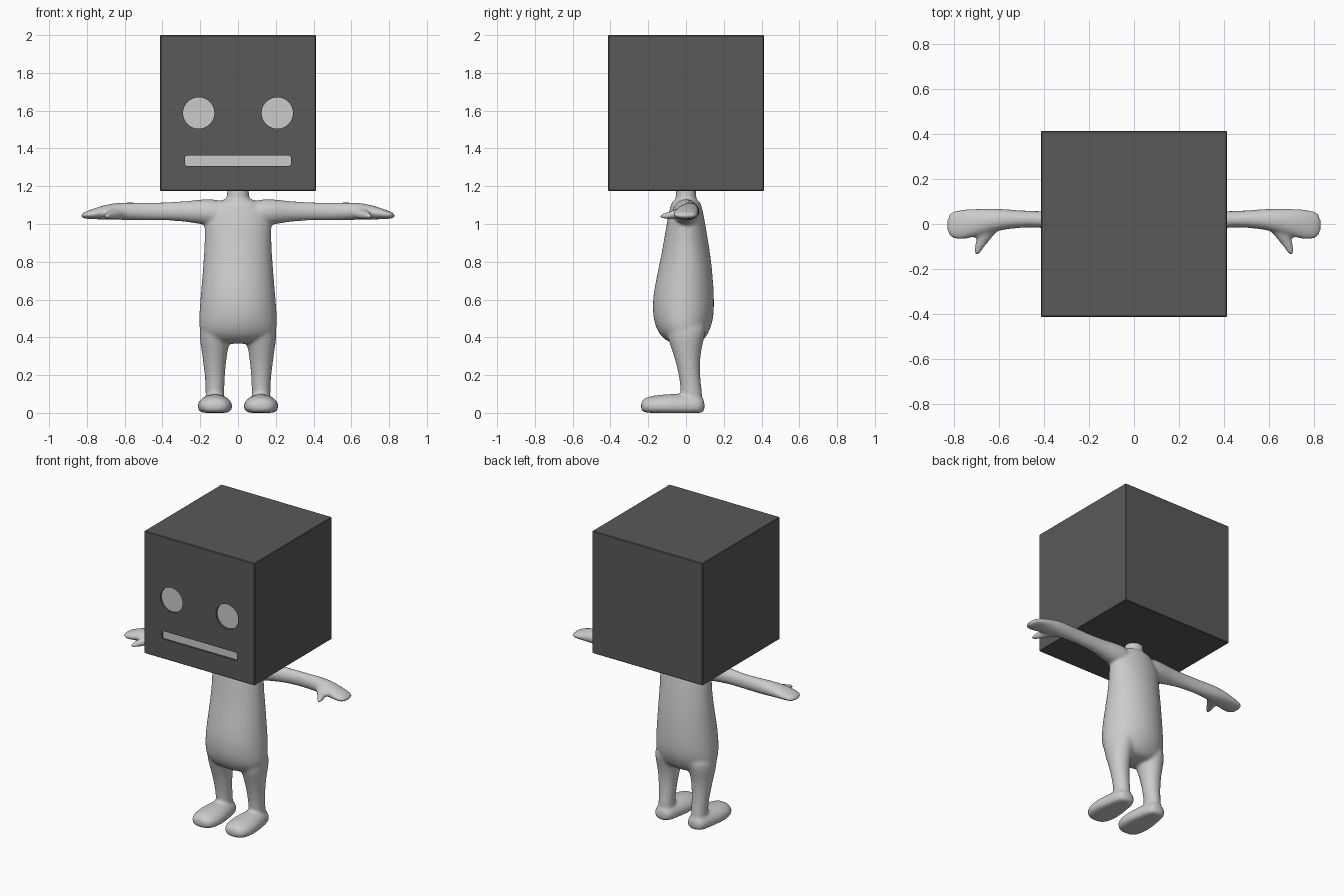
import bpy, bmesh, math
from mathutils import Vector

cube = bpy.data.objects.get("Cube")
if cube:
    bpy.data.objects.remove(cube, do_unlink=True)


def material(name, value):
    mat = bpy.data.materials.new(name)
    mat.use_nodes = True
    colour = (value, value, value, 1)
    mat.diffuse_color = colour
    mat.node_tree.nodes["Principled BSDF"].inputs["Base Color"].default_value = colour
    return mat


dark = material("dark grey", 0.1)
light = material("light grey", 0.6)


def add_object(name, bm, mat):
    mesh = bpy.data.meshes.new(name)
    bm.to_mesh(mesh)
    bm.free()
    mesh.materials.append(mat)
    obj = bpy.data.objects.new(name, mesh)
    bpy.context.collection.objects.link(obj)
    return obj


def loft(bm, axis, sections, side=1, floor=None, sides=16):
    """Closed tube; a section is (position, centre u, centre v, radius u, radius v)."""
    u, v = [i for i in range(3) if i != axis]
    rings = []
    for t, cu, cv, ru, rv in sections:
        ring = []
        for i in range(sides):
            a = 2 * math.pi * i / sides
            p = Vector((0, 0, 0))
            p[axis], p[u], p[v] = t, cu + ru * math.cos(a), cv + rv * math.sin(a)
            p.x *= side
            if floor is not None:
                p.z = max(p.z, floor)
            ring.append(bm.verts.new(p))
        rings.append(ring)
    faces = [bm.faces.new(rings[0]), bm.faces.new(rings[-1])]
    for a, b in zip(rings, rings[1:]):
        for i in range(sides):
            j = (i + 1) % sides
            faces.append(bm.faces.new((a[i], a[j], b[j], b[i])))
    bmesh.ops.recalc_face_normals(bm, faces=faces)


body = bmesh.new()
# Neck and pear-shaped torso: (z, x, y, half width, half depth)
loft(body, 2, [(1.22, 0, 0, .06, .056), (1.16, 0, 0, .06, .056), (1.08, 0, 0, .06, .056)])
loft(body, 2, [(1.135, 0, 0, .08, .06), (1.11, 0, 0, .13, .082), (1.05, 0, 0, .175, .095),
               (.98, 0, 0, .183, .108), (.9, 0, 0, .18, .122), (.8, 0, -.002, .187, .139),
               (.7, 0, -.008, .195, .155), (.6, 0, -.014, .204, .167),
               (.5, 0, -.014, .212, .165), (.43, 0, -.014, .21, .14),
               (.39, 0, -.01, .18, .11), (.365, 0, 0, .12, .07)])
for s in (1, -1):
    # Leg
    loft(body, 2, [(.5, .11, 0, .095, .12), (.4, .122, 0, .085, .1), (.33, .124, .003, .07, .078),
                   (.25, .124, .012, .06, .062), (.17, .122, .022, .052, .056),
                   (.1, .122, .03, .05, .058), (.04, .122, .03, .05, .058)], s)
    # Foot: (y, x, z, half width, half height)
    loft(body, 1, [(-.24, .122, .035, .04, .025), (-.215, .122, .035, .078, .05),
                   (-.15, .122, .035, .097, .062), (-.07, .122, .035, .092, .067),
                   (.02, .122, .035, .075, .068), (.075, .122, .035, .064, .058),
                   (.1, .122, .035, .035, .035)], s, floor=0)
    # Arm and hand: (x, y, z, half depth, half height)
    loft(body, 0, [(.06, 0, 1.06, .08, .07), (.17, 0, 1.063, .072, .072),
                   (.24, .006, 1.066, .056, .06), (.34, .015, 1.067, .042, .05),
                   (.44, .022, 1.067, .036, .048), (.54, .022, 1.067, .042, .048),
                   (.62, .018, 1.068, .053, .048), (.69, .008, 1.064, .062, .042),
                   (.75, -.002, 1.056, .069, .032), (.8, -.004, 1.048, .067, .022),
                   (.832, -.004, 1.043, .046, .012)], s)
    # Thumb: (y, x, z, half width, half height)
    loft(body, 1, [(.01, .625, 1.06, .05, .035), (-.04, .652, 1.054, .042, .03),
                   (-.08, .675, 1.047, .028, .023), (-.115, .692, 1.042, .02, .017),
                   (-.14, .7, 1.04, .012, .01)], s)

body = add_object("body", body, light)
subsurf = body.modifiers.new("round", "SUBSURF")
subsurf.levels = subsurf.render_levels = 2
remesh = body.modifiers.new("merge", "REMESH")
remesh.mode = "VOXEL"
remesh.voxel_size = .009
remesh.use_smooth_shade = True
smooth = body.modifiers.new("blend", "SMOOTH")
smooth.factor, smooth.iterations = .5, 10

# Cube head
HALF, MID = .4125, 1.5875
bm = bmesh.new()
bmesh.ops.create_cube(bm, size=2 * HALF)
bmesh.ops.translate(bm, verts=bm.verts, vec=(0, 0, MID))
bmesh.ops.bevel(bm, geom=bm.edges[:], offset=.004, segments=1, affect="EDGES")
head = add_object("head", bm, dark)


def prism(outline, y0, y1):
    """Solid from an (x, z) outline, running from y0 to y1."""
    bm = bmesh.new()
    front = bm.faces.new([bm.verts.new((x, y0, z)) for x, z in outline])
    out = bmesh.ops.extrude_face_region(bm, geom=[front])["geom"]
    verts = [g for g in out if isinstance(g, bmesh.types.BMVert)]
    bmesh.ops.translate(bm, verts=verts, vec=(0, y1 - y0, 0))
    bmesh.ops.recalc_face_normals(bm, faces=bm.faces)
    return bm


def disc(cx, cz, r, n=40):
    return [(cx + r * math.cos(2 * math.pi * i / n), cz + r * math.sin(2 * math.pi * i / n))
            for i in range(n)]


# Mouth slot with clipped corners
w, h, c = .28, .027, .007
mouth = [(sx * (w - dx), 1.335 + sz * (h - dz)) for sx, sz, dx, dz in
         ((-1, -1, 0, c), (-1, -1, c, 0), (1, -1, c, 0), (1, -1, 0, c),
          (1, 1, 0, c), (1, 1, c, 0), (-1, 1, c, 0), (-1, 1, 0, c))]

# Recessed eyes and mouth, each with a light plate at the bottom
DEPTH = .015
for name, outline in (("left_eye", disc(.208, MID, .083)),
                      ("right_eye", disc(-.208, MID, .083)), ("mouth", mouth)):
    cutter = add_object(name + "_cutter", prism(outline, -HALF - .05, -HALF + DEPTH), dark)
    cutter.hide_render = True
    cutter.hide_set(True)
    cut = head.modifiers.new(name, "BOOLEAN")
    cut.operation, cut.solver, cut.object = "DIFFERENCE", "EXACT", cutter
    add_object(name, prism(outline, -HALF + DEPTH - .003, -HALF + DEPTH + .004), light)
